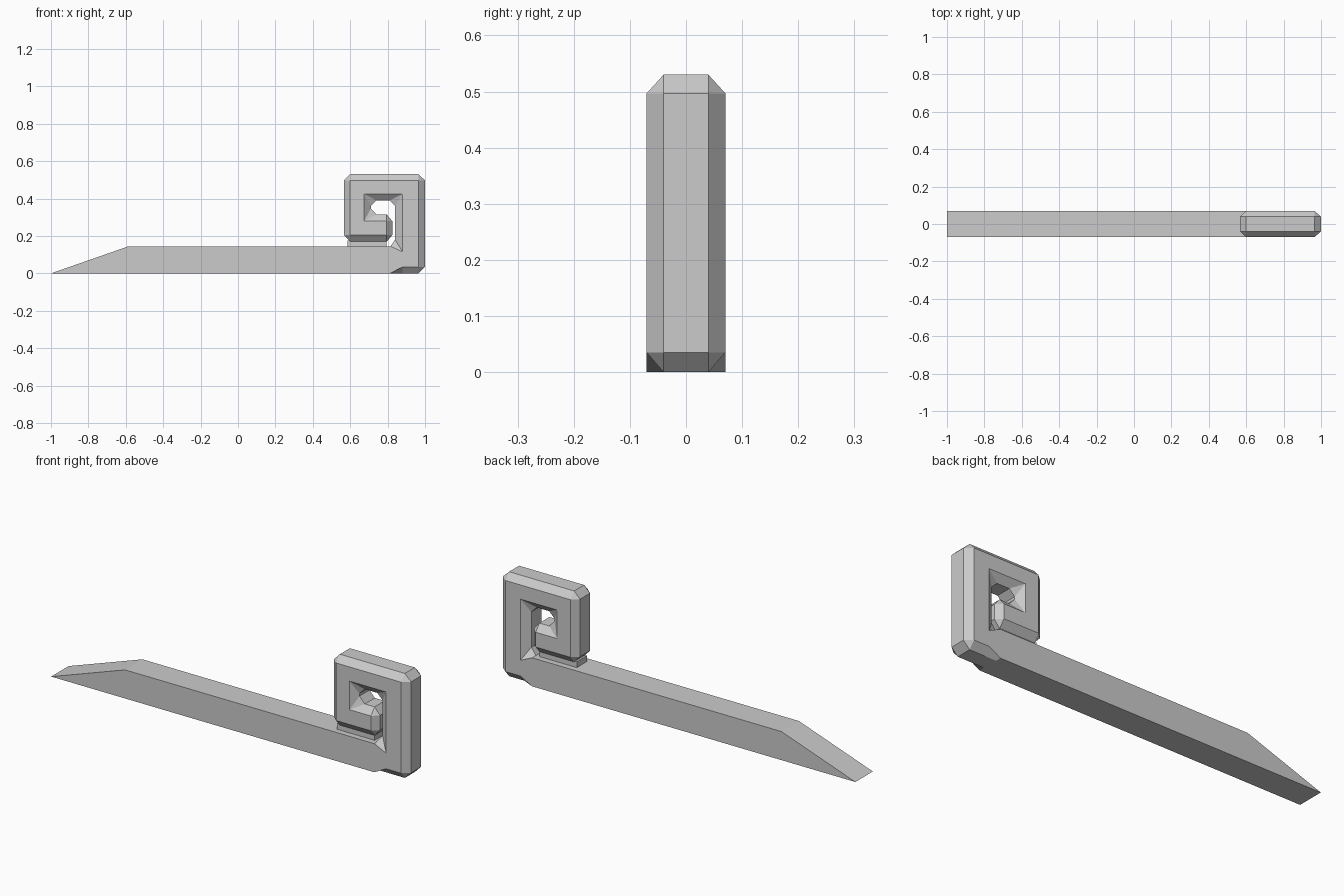
import bpy, bmesh

if "Cube" in bpy.data.objects:
    bpy.data.objects.remove(bpy.data.objects["Cube"])

MID_Y, FACE_Y = 0.04, 0.07

# Spiral outline: (core x, core z, side-face x, side-face z)
OUTLINE = [
    # tapered tip and plain bar
    (-1, 0, -1, 0), (-.585, .145, -.585, .145), (.815, .145, .815, .145),
    # inside of the scroll
    (.84, .18, .88, .115), (.84, .36, .88, .425), (.81, .39, .88, .425),
    (.74, .39, .675, .425), (.71, .36, .675, .425),
    (.71, .347, .675, .28), (.74, .315, .675, .28),
    # curled end
    (.795, .315, .795, .28), (.825, .28, .795, .28),
    (.825, .205, .795, .205), (.795, .17, .795, .205),
    # outside of the scroll
    (.60, .17, .60, .205), (.567, .205, .60, .205),
    (.567, .497, .60, .497), (.60, .53, .60, .497),
    (.965, .53, .965, .497), (1, .497, .965, .497),
    (1, .035, .965, .035), (.965, 0, .965, .035),
    (.88, 0, .88, .035), (.815, 0, .815, 0),
]


def finish(bm, name):
    bmesh.ops.remove_doubles(bm, verts=bm.verts, dist=1e-5)
    bmesh.ops.recalc_face_normals(bm, faces=bm.faces)
    mesh = bpy.data.meshes.new(name)
    bm.to_mesh(mesh)
    bm.free()
    obj = bpy.data.objects.new(name, mesh)
    bpy.context.collection.objects.link(obj)
    return obj


# Bar and scroll: chamfered extrusion made of four rings across y
bm = bmesh.new()
rings = []
for y in (-FACE_Y, -MID_Y, MID_Y, FACE_Y):
    ring, made = [], {}
    for cx, cz, fx, fz in OUTLINE:
        p = (cx, cz) if abs(y) == MID_Y else (fx, fz)
        if p not in made:
            made[p] = bm.verts.new((p[0], y, p[1]))
        ring.append(made[p])
    rings.append(ring)
n = len(OUTLINE)
for a, b in zip(rings, rings[1:]):
    for i in range(n):
        j = (i + 1) % n
        corners = list(dict.fromkeys((a[i], a[j], b[j], b[i])))
        if len(corners) > 2:
            bm.faces.new(corners)
for ring in (rings[0], rings[-1]):
    cap = bm.faces.new(list(dict.fromkeys(ring)))
    cap.normal_update()
    bmesh.ops.triangulate(bm, faces=[cap], ngon_method='EAR_CLIP')
finish(bm, "scroll_bar")

# Small spacer joining the scroll to the bar
bm = bmesh.new()
bmesh.ops.create_cube(bm, size=1)
for v in bm.verts:
    v.co.x = .585 if v.co.x < 0 else .795
    v.co.y *= 2 * MID_Y
    v.co.z = .14 if v.co.z < 0 else .175
finish(bm, "scroll_spacer")
